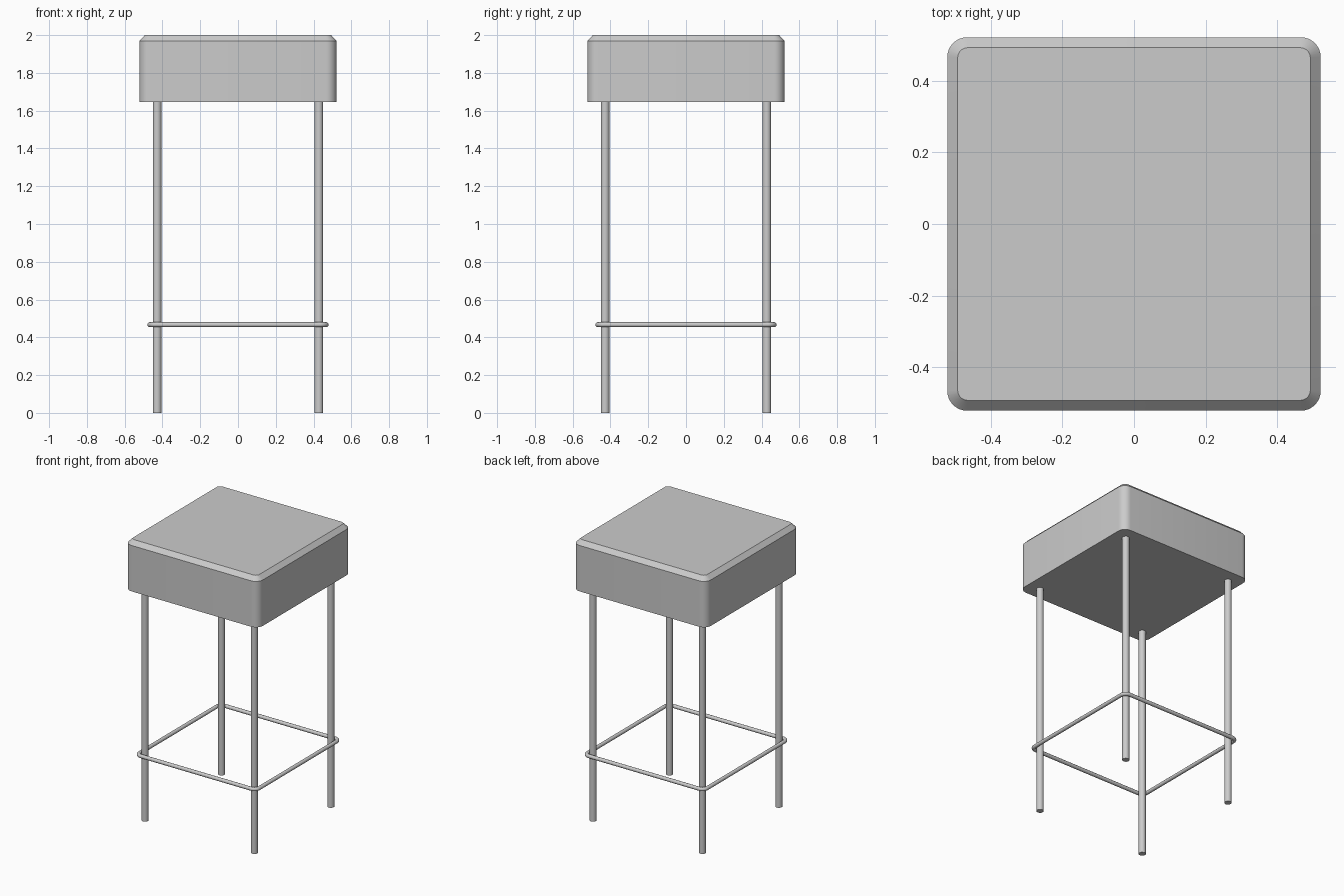
import bpy, bmesh, math

cube = bpy.data.objects.get("Cube")
if cube:
    bpy.data.objects.remove(cube, do_unlink=True)

grey = bpy.data.materials.new("plain_grey")
grey.use_nodes = True
color = (0.6, 0.6, 0.6, 1)
grey.diffuse_color = color
grey.node_tree.nodes["Principled BSDF"].inputs["Base Color"].default_value = color

SEAT_BOTTOM = 1.645
LEG_OFFSET = 0.428


def rounded_square(half, radius, steps=8):
    """Outline points of a square with rounded corners, counter-clockwise."""
    points = []
    for corner in range(4):
        start = corner * math.pi / 2
        middle = start + math.pi / 4
        cx = math.copysign(half - radius, math.cos(middle))
        cy = math.copysign(half - radius, math.sin(middle))
        for i in range(steps + 1):
            a = start + i / steps * math.pi / 2
            points.append((cx + radius * math.cos(a), cy + radius * math.sin(a)))
    return points


def finish(obj, angle=30):
    obj.data.materials.clear()
    obj.data.materials.append(grey)
    bpy.ops.object.select_all(action="DESELECT")
    obj.select_set(True)
    bpy.context.view_layer.objects.active = obj
    bpy.ops.object.shade_smooth_by_angle(angle=math.radians(angle))


# Seat cushion: rounded block with a chamfered top edge
bm = bmesh.new()
levels = [(0.522, 0.055, SEAT_BOTTOM), (0.522, 0.055, 1.97), (0.493, 0.028, 2.0)]
rings = [[bm.verts.new((x, y, z)) for x, y in rounded_square(half, radius)]
         for half, radius, z in levels]
for low, high in zip(rings, rings[1:]):
    for i in range(len(low)):
        j = (i + 1) % len(low)
        bm.faces.new((low[i], low[j], high[j], high[i]))
bm.faces.new(rings[0][::-1])
bm.faces.new(rings[-1])
mesh = bpy.data.meshes.new("seat")
bm.to_mesh(mesh)
bm.free()
seat = bpy.data.objects.new("seat", mesh)
bpy.context.collection.objects.link(seat)
finish(seat)

# Four straight tubular legs
for side, sx in (("left", 1), ("right", -1)):
    for end, sy in (("front", -1), ("back", 1)):
        bpy.ops.mesh.primitive_cylinder_add(
            vertices=24, radius=0.023, depth=SEAT_BOTTOM,
            location=(sx * LEG_OFFSET, sy * LEG_OFFSET, SEAT_BOTTOM / 2))
        leg = bpy.context.object
        leg.name = f"{end}_{side}_leg"
        finish(leg)

# Footrest: thin round rod wrapped around the legs
curve = bpy.data.curves.new("footrest", "CURVE")
curve.dimensions = "3D"
curve.bevel_depth = 0.013
curve.bevel_resolution = 4
path = rounded_square(0.467, 0.035)
spline = curve.splines.new("POLY")
spline.points.add(len(path) - 1)
for point, (x, y) in zip(spline.points, path):
    point.co = (x, y, 0.467, 1)
spline.use_cyclic_u = True
footrest = bpy.data.objects.new("footrest", curve)
bpy.context.collection.objects.link(footrest)
bpy.ops.object.select_all(action="DESELECT")
footrest.select_set(True)
bpy.context.view_layer.objects.active = footrest
bpy.ops.object.convert(target="MESH")
finish(bpy.context.object, 50)
